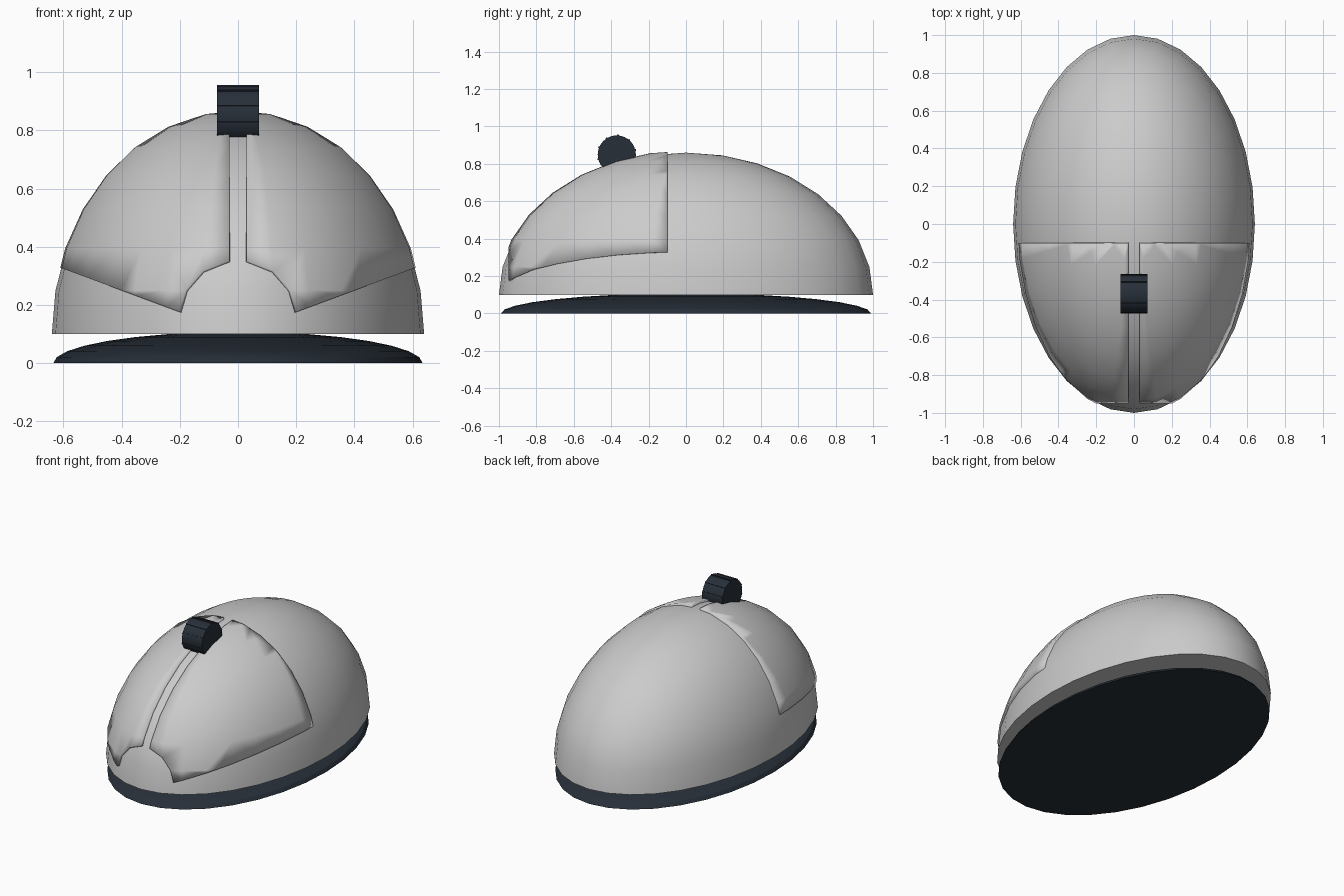
import bpy, bmesh, math
from mathutils import Vector, Matrix

if "Cube" in bpy.data.objects:
    bpy.data.objects.remove(bpy.data.objects["Cube"])

RADII = Vector((0.64, 1.0, 0.76))
SHELL_Z = 0.1

dark = bpy.data.materials.new("dark_plastic")
dark.diffuse_color = (0.02, 0.028, 0.04, 1)
dark.use_nodes = True
dark.node_tree.nodes["Principled BSDF"].inputs["Base Color"].default_value = dark.diffuse_color


def finish(name, bm, mat=None, angle=30):
    bmesh.ops.recalc_face_normals(bm, faces=bm.faces)
    me = bpy.data.meshes.new(name)
    bm.to_mesh(me)
    bm.free()
    ob = bpy.data.objects.new(name, me)
    bpy.context.collection.objects.link(ob)
    if mat:
        me.materials.append(mat)
    bpy.ops.object.select_all(action='DESELECT')
    ob.select_set(True)
    bpy.context.view_layer.objects.active = ob
    bpy.ops.object.shade_smooth_by_angle(angle=math.radians(angle))
    return ob


def ellipsoid(radii, z):
    bm = bmesh.new()
    bmesh.ops.create_uvsphere(bm, u_segments=32, v_segments=16, radius=1)
    bmesh.ops.scale(bm, vec=radii, verts=bm.verts)
    bmesh.ops.translate(bm, vec=(0, 0, z), verts=bm.verts)
    return bm


def cut(bm, co, normal, fill=False):
    """Trim away everything on the normal side of a plane."""
    res = bmesh.ops.bisect_plane(bm, geom=bm.verts[:] + bm.edges[:] + bm.faces[:],
                                 plane_co=co, plane_no=normal, clear_outer=True, dist=1e-5)
    if fill:
        edges = [e for e in res['geom_cut'] if isinstance(e, bmesh.types.BMEdge)]
        edges = [e for e in edges if e.is_boundary]
        bmesh.ops.contextual_create(bm, geom=edges)


# Upper shell: half ellipsoid with a flat underside
bm = ellipsoid(RADII, SHELL_Z)
cut(bm, (0, 0, SHELL_Z), (0, 0, -1), fill=True)
finish("shell", bm)

# Base: very shallow dark dome sitting on the ground
bm = ellipsoid((0.635, 0.99, 0.108), 0)
cut(bm, (0, 0, 0), (0, 0, -1), fill=True)
finish("base", bm, dark)

# Click buttons: slightly raised trimmed skin, mirrored to the other side
bm = ellipsoid(RADII * 1.015, SHELL_Z)
cut(bm, (0.03, 0, 0), (-1, 0, 0))
cut(bm, (0, -0.1, 0), (0, 1, 0))
cut(bm, (0, -0.95, 0), (0, -1, 0))
cut(bm, (0.22, 0, 0.183), (0.147, 0, -0.395))
buttons = finish("click_buttons", bm)
solid = buttons.modifiers.new("thickness", 'SOLIDIFY')
solid.thickness = 0.025
solid.offset = -1
mirror = buttons.modifiers.new("mirror", 'MIRROR')
mirror.use_mirror_merge = False

# Scroll wheel with thin ribs across the tread
bm = bmesh.new()
bmesh.ops.create_cone(bm, cap_ends=True, segments=32, radius1=0.102, radius2=0.102,
                      depth=0.145, matrix=Matrix.Rotation(math.pi / 2, 4, 'Y'))
for i in range(10):
    turn = Matrix.Rotation(math.radians(14 + 36 * i), 4, 'X')
    bmesh.ops.create_cube(bm, size=1, matrix=turn @ Matrix.Translation((0, -0.1, 0))
                          @ Matrix.Diagonal((0.145, 0.012, 0.01, 1)))
bmesh.ops.translate(bm, vec=(0, -0.37, 0.85), verts=bm.verts)
finish("scroll_wheel", bm, dark)
